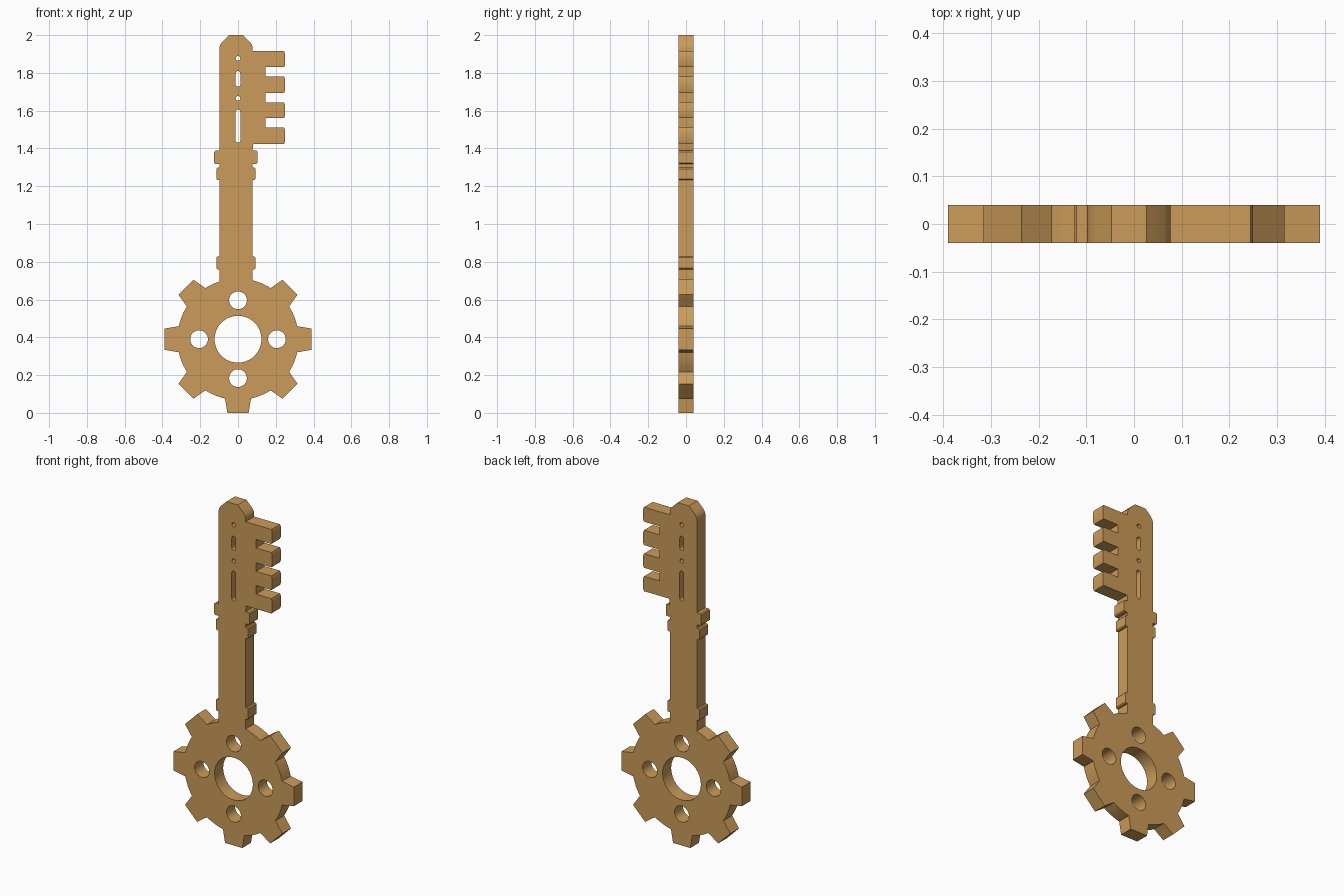
import bpy, bmesh
from math import sin, cos, pi, radians, atan2, hypot

if "Cube" in bpy.data.objects:
    bpy.data.objects.remove(bpy.data.objects["Cube"])

GEAR_Z = 0.39
HALF_DEPTH = 0.04
LEFT, RIGHT = -0.098, 0.077      # shaft sides
ROOT_R = 0.321


def arc(cx, cz, r, a0, a1, n):
    return [(cx + r * cos(a0 + (a1 - a0) * i / n), cz + r * sin(a0 + (a1 - a0) * i / n))
            for i in range(n + 1)]


def circle(cx, cz, r, n):
    return arc(cx, cz, r, 0, 2 * pi, n)[:-1]


def slot(z0, z1, r=0.0125):
    return arc(0, z1 - r, r, 0, pi, 8) + arc(0, z0 + r, r, pi, 2 * pi, 8)


def collar(side, edge, z0, z1, c=0.006):
    # chamfered ring step standing out from the shaft, listed upwards
    s = 1 if edge > side else -1
    return [(side, z0), (edge - s * c, z0), (edge, z0 + c),
            (edge, z1 - c), (edge - s * c, z1), (side, z1)]


def gear_outline():
    # from the right side of the shaft clockwise round to the left side
    half = atan2(0.069, 0.313)
    start = atan2((ROOT_R ** 2 - RIGHT ** 2) ** 0.5, RIGHT)
    end = atan2((ROOT_R ** 2 - LEFT ** 2) ** 0.5, LEFT) - 2 * pi
    pts, a = [], start
    for k in range(1, 8):
        t = pi / 2 - k * pi / 4
        pts += arc(0, GEAR_Z, ROOT_R, a, t + half, 6)
        for w in (0.056, -0.056):
            pts.append((0.39 * cos(t) - w * sin(t), GEAR_Z + 0.39 * sin(t) + w * cos(t)))
        a = t - half
    return pts + arc(0, GEAR_Z, ROOT_R, a, end, 6)


# Gear bow, then left side of the shaft going up
outline = gear_outline()
outline += collar(LEFT, -0.115, 0.76, 0.828)
outline += collar(LEFT, -0.115, 1.232, 1.298)
outline += collar(LEFT, -0.126, 1.318, 1.388)

# Rounded-off tip
outline += [(LEFT, 1.935), (-0.092, 1.953), (-0.08, 1.968), (-0.047, 2.0),
            (0.026, 2.0), (0.064, 1.963), (0.074, 1.948), (RIGHT, 1.935)]

# Four-toothed bit, going down
outline.append((RIGHT, 1.915))
teeth = [(1.915, 1.83), (1.78, 1.693), (1.643, 1.56), (1.51, 1.423)]
for i, (top, bottom) in enumerate(teeth):
    if i:
        outline.append((0.145, top))
    outline += [(0.244, top), (0.249, top - 0.012), (0.249, bottom + 0.012), (0.244, bottom)]
    if i < 3:
        outline.append((0.145, bottom))
outline.append((0.081, 1.423))

# Right side of the shaft going down
outline += collar(RIGHT, 0.103, 1.318, 1.388)[::-1]
outline += collar(RIGHT, 0.092, 1.232, 1.298)[::-1]
outline += collar(RIGHT, 0.092, 0.76, 0.828)[::-1]

# Holes in the bow and the blade
holes = [circle(0, GEAR_Z, 0.124, 64)]
for k in range(4):
    holes.append(circle(0.206 * cos(k * pi / 2), GEAR_Z + 0.206 * sin(k * pi / 2), 0.047, 32))
holes += [circle(0, 1.877, 0.0125, 16), slot(1.727, 1.81),
          circle(0, 1.665, 0.0125, 16), slot(1.43, 1.606)]

# Filled profile extruded to a plate
curve = bpy.data.curves.new("key_profile", 'CURVE')
curve.dimensions = '2D'
curve.fill_mode = 'BOTH'
curve.extrude = HALF_DEPTH
for loop in [outline] + holes:
    clean = [p for i, p in enumerate(loop)
             if hypot(p[0] - loop[i - 1][0], p[1] - loop[i - 1][1]) > 1e-4]
    spline = curve.splines.new('POLY')
    spline.points.add(len(clean) - 1)
    for point, (x, z) in zip(spline.points, clean):
        point.co = (x, z, 0, 1)
    spline.use_cyclic_u = True

key = bpy.data.objects.new("gear_key", curve)
bpy.context.collection.objects.link(key)
key.rotation_euler = (pi / 2, 0, 0)
bpy.context.view_layer.objects.active = key
key.select_set(True)
bpy.ops.object.convert(target='MESH')
key = bpy.context.view_layer.objects.active

# Weld caps to the walls
bm = bmesh.new()
bm.from_mesh(key.data)
bmesh.ops.remove_doubles(bm, verts=bm.verts, dist=1e-5)
bmesh.ops.recalc_face_normals(bm, faces=bm.faces)
bm.to_mesh(key.data)
bm.free()
bpy.ops.object.shade_smooth_by_angle(angle=radians(30))

# Brass colour
brass = bpy.data.materials.new("brass")
brass.diffuse_color = (0.60, 0.33, 0.10, 1)
brass.use_nodes = True
brass.node_tree.nodes["Principled BSDF"].inputs["Base Color"].default_value = brass.diffuse_color
key.data.materials.clear()
key.data.materials.append(brass)
